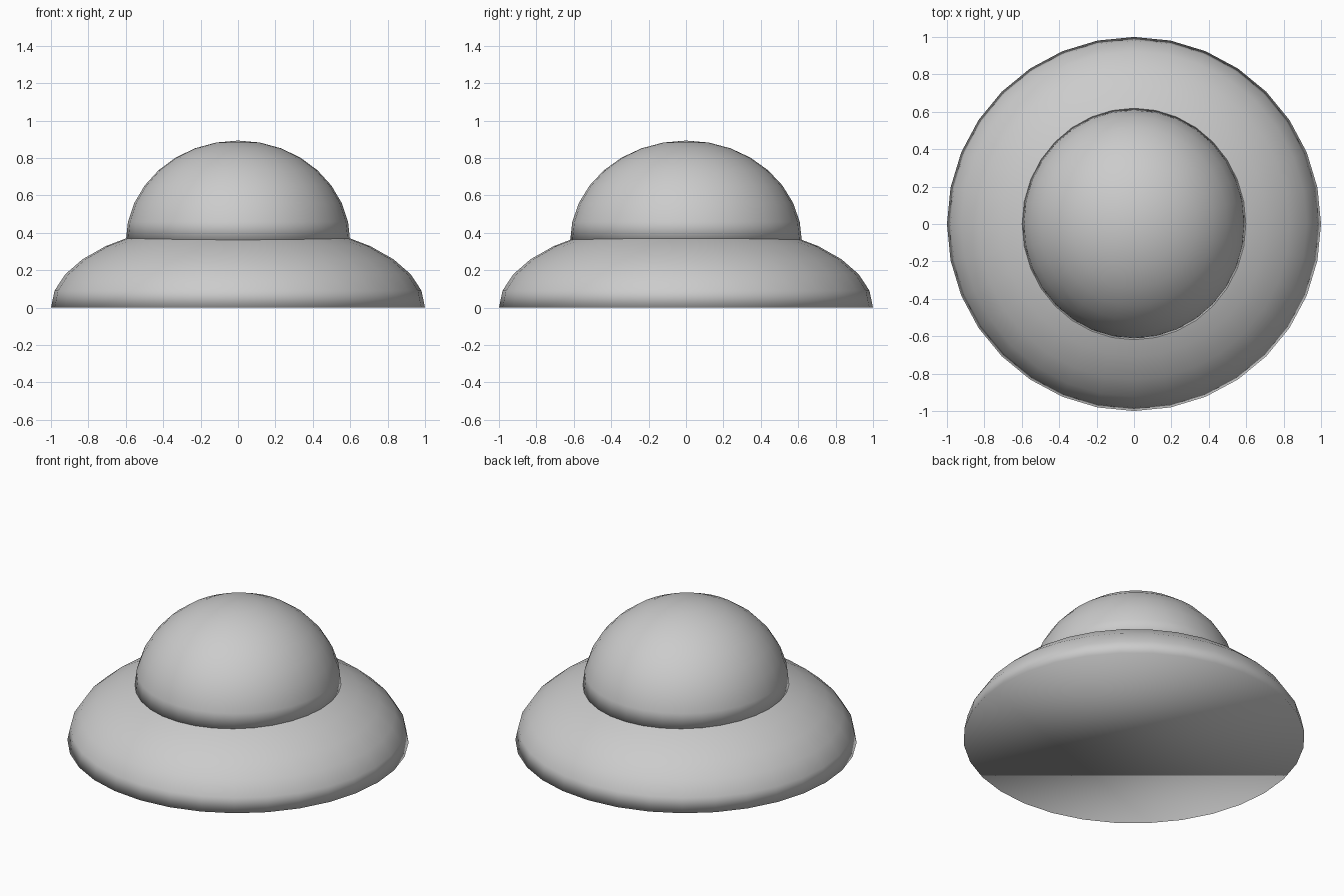
import bpy, bmesh

if "Cube" in bpy.data.objects:
    bpy.data.objects.remove(bpy.data.objects["Cube"])


def half_dome(name, radii, base_z):
    """Capped upper half of a scaled UV sphere, smooth all over."""
    bm = bmesh.new()
    bmesh.ops.create_uvsphere(bm, u_segments=32, v_segments=16, radius=1)
    lower = [v for v in bm.verts if v.co.z < -0.001]
    bmesh.ops.delete(bm, geom=lower, context='VERTS')
    rim = [e for e in bm.edges if e.is_boundary]
    bmesh.ops.holes_fill(bm, edges=rim, sides=0)
    bmesh.ops.scale(bm, vec=radii, verts=bm.verts)
    bmesh.ops.translate(bm, vec=(0, 0, base_z), verts=bm.verts)
    bmesh.ops.recalc_face_normals(bm, faces=bm.faces)
    for f in bm.faces:
        f.smooth = True
    mesh = bpy.data.meshes.new(name)
    bm.to_mesh(mesh)
    bm.free()
    obj = bpy.data.objects.new(name, mesh)
    bpy.context.collection.objects.link(obj)
    return obj


# Wide flattened base with a flat underside
half_dome("base_dome", (1.0, 1.0, 0.465), 0.0)

# Smaller dome sunk slightly into the base
half_dome("top_dome", (0.60, 0.62, 0.54), 0.353)
